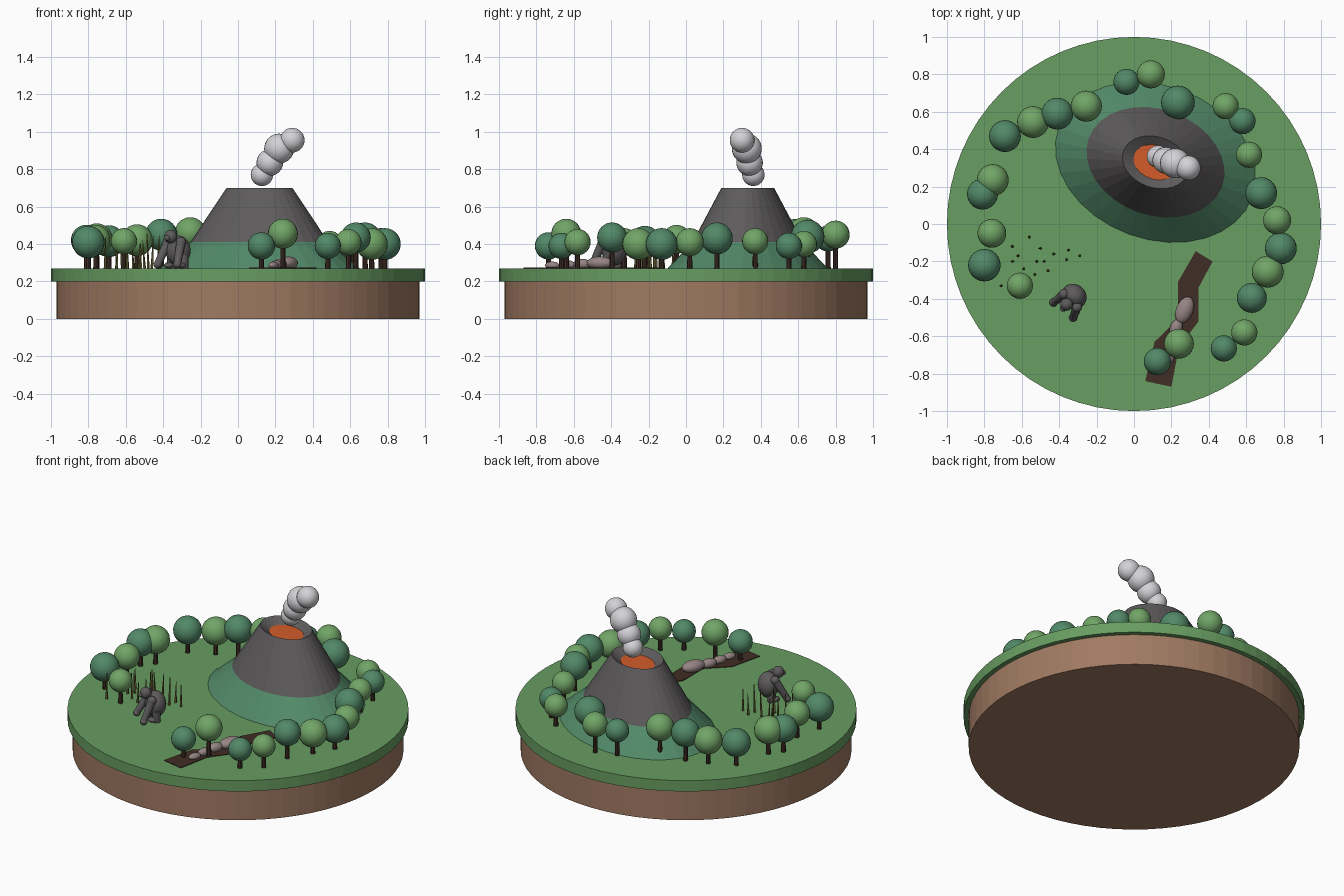
import bpy, bmesh, math, random
from mathutils import Vector, Matrix

cube = bpy.data.objects.get("Cube")
if cube:
    bpy.data.objects.remove(cube, do_unlink=True)
random.seed(4)


def material(name, *rgb):
    lin = [((c / 255 + 0.055) / 1.055) ** 2.4 for c in rgb] + [1]
    m = bpy.data.materials.new(name)
    m.use_nodes = True
    m.diffuse_color = lin
    m.node_tree.nodes["Principled BSDF"].inputs["Base Color"].default_value = lin
    return m


EARTH = material("earth", 160, 122, 98)
GRASS = material("grass", 104, 157, 97)
DARK = material("dark_green", 82, 137, 104)
LIGHT = material("light_green", 113, 165, 103)
ROCK = material("dark_rock", 94, 91, 92)
LAVA = material("lava", 212, 92, 42)
SMOKE = material("smoke", 212, 210, 214)
BARK = material("dark_brown", 64, 45, 37)
HIDE = material("pale_hide", 150, 132, 132)
STALK = material("olive_stalk", 112, 106, 58)


def finish(name, bm, mats, smooth=False):
    me = bpy.data.meshes.new(name)
    bmesh.ops.recalc_face_normals(bm, faces=bm.faces)
    for f in bm.faces:
        f.smooth = smooth
    bm.to_mesh(me)
    bm.free()
    for m in mats:
        me.materials.append(m)
    ob = bpy.data.objects.new(name, me)
    bpy.context.collection.objects.link(ob)
    return ob


def ball(bm, centre, size, turn=0):
    mat = (Matrix.Translation(centre) @ Matrix.Rotation(turn, 4, "Z")
           @ Matrix.Diagonal((*size, 1)))
    bmesh.ops.create_uvsphere(bm, u_segments=24, v_segments=16, radius=1, matrix=mat)


def rod(bm, a, b, r1, r2, sides=10):
    a, b = Vector(a), Vector(b)
    d = b - a
    mat = Matrix.Translation((a + b) / 2) @ d.to_track_quat("Z", "Y").to_matrix().to_4x4()
    bmesh.ops.create_cone(bm, cap_ends=True, segments=sides, radius1=r1, radius2=r2,
                          depth=d.length, matrix=mat)


# Round ground: earth base under a wider grass slab
GROUND = 0.27
for name, r, low, high, m in (("earth_base", 0.97, 0, 0.2, EARTH),
                              ("grass_slab", 1, 0.2, GROUND, GRASS)):
    bm = bmesh.new()
    rod(bm, (0, 0, low), (0, 0, high), r, r, 64)
    finish(name, bm, [m])

# Volcano: oval rings, with the band choosing the colour
bm = bmesh.new()
rings = []
N = 32
for s, z in ((1, GROUND), (0.69, 0.41), (0.33, 0.7), (0.22, 0.665)):
    rings.append([bm.verts.new((0.55 * s * math.cos(i * math.tau / N),
                                0.41 * s * math.sin(i * math.tau / N), z)) for i in range(N)])
for band in range(3):
    lo, hi = rings[band], rings[band + 1]
    for i in range(N):
        j = (i + 1) % N
        f = bm.faces.new((lo[i], lo[j], hi[j], hi[i]))
        f.material_index = min(band, 1)
bm.faces.new(rings[3]).material_index = 2
volcano = finish("volcano", bm, [DARK, ROCK, LAVA])
volcano.location = (0.115, 0.33, 0)
volcano.rotation_euler.z = math.radians(-20)

# Smoke plume
bm = bmesh.new()
for x, y, z, r in ((0.128, 0.36, 0.77, 0.06), (0.17, 0.34, 0.835, 0.071),
                   (0.22, 0.325, 0.91, 0.08), (0.29, 0.3, 0.955, 0.066)):
    ball(bm, (x, y, z), (r, r, r))
finish("smoke_plume", bm, [SMOKE], True)

# Trees: x, y, crown height, crown radius; crowns alternate dark and light
TREES = [(-.04, .76, .43, .07), (.09, .8, .45, .075), (.235, .65, .44, .09),
         (.49, .63, .4, .07), (.58, .55, .39, .07), (.615, .37, .415, .07),
         (.68, .165, .43, .085), (.765, .02, .41, .075), (.785, -.13, .4, .085),
         (.715, -.255, .4, .085), (.63, -.395, .435, .08), (.59, -.58, .41, .07),
         (.48, -.665, .39, .07), (.24, -.64, .455, .08), (.125, -.735, .39, .073),
         (-.61, -.33, .415, .07), (-.8, -.22, .41, .087), (-.76, -.05, .425, .077),
         (-.81, .16, .42, .083), (-.755, .235, .425, .085), (-.69, .47, .415, .085),
         (-.54, .545, .42, .085), (-.41, .59, .45, .085), (-.255, .63, .46, .083)]
trunks = bmesh.new()
crowns = (bmesh.new(), bmesh.new())
for i, (x, y, z, r) in enumerate(TREES):
    rod(trunks, (x, y, GROUND), (x, y, z), 0.014, 0.012, 8)
    ball(crowns[i % 2], (x, y, z), (r, r, r))
finish("tree_trunks", trunks, [BARK])
finish("dark_tree_crowns", crowns[0], [DARK], True)
finish("light_tree_crowns", crowns[1], [LIGHT], True)

# Muddy trail: thin winding strip
left = [(.33, -.145), (.235, -.31), (.235, -.51), (.11, -.63), (.06, -.84)]
right = [(.42, -.2), (.345, -.34), (.345, -.52), (.24, -.66), (.2, -.87)]
bm = bmesh.new()
pairs = [[bm.verts.new((x, y, GROUND + 0.004)) for x, y in p] for p in zip(left, right)]
for a, b in zip(pairs, pairs[1:]):
    bm.faces.new((a[0], b[0], b[1], a[1]))
ret = bmesh.ops.extrude_face_region(bm, geom=list(bm.faces))
for v in ret["geom"]:
    if isinstance(v, bmesh.types.BMVert):
        v.co.z -= 0.004
finish("muddy_trail", bm, [BARK])

# Low long-bodied animal on the trail
bm = bmesh.new()
for x, y, w, l, h in ((.27, -.46, .045, .075, .035), (.225, -.555, .032, .05, .028),
                      (.205, -.635, .027, .045, .024), (.19, -.715, .024, .04, .02)):
    ball(bm, (x, y, GROUND + h * 0.8), (w, l, h), math.radians(-22))
finish("crawling_animal", bm, [HIDE], True)

# Ape: torso, head and muzzle, then paired limbs
bm = bmesh.new()
ball(bm, (-.32, -.385, .365), (.07, .062, .08), math.radians(-40))
ball(bm, (-.36, -.43, .44), (.034, .034, .036))
ball(bm, (-.378, -.452, .432), (.017, .017, .015))
for shoulder, hand in (((-.375, -.375, .41), (-.43, -.42, .29)),
                       ((-.305, -.445, .41), (-.325, -.5, .29))):
    rod(bm, shoulder, hand, .025, .02, 12)
    ball(bm, shoulder, (.027, .027, .027))
    ball(bm, hand, (.022, .022, .02))
for x, y in ((-.355, -.37), (-.29, -.42)):
    rod(bm, (x, y, .34), (x, y, GROUND), .026, .024, 12)
    ball(bm, (x - .012, y - .014, GROUND + .015), (.024, .032, .016), math.radians(-40))
finish("ape", bm, [ROCK], True)
bpy.ops.object.select_all(action="DESELECT")
ape = bpy.data.objects["ape"]
ape.select_set(True)
bpy.context.view_layer.objects.active = ape
bpy.ops.object.shade_smooth_by_angle()

# Tall reeds
REEDS = [(-.56, -.07), (-.65, -.12), (-.5, -.13), (-.43, -.16), (-.35, -.14), (-.29, -.17),
         (-.62, -.17), (-.48, -.2), (-.46, -.25), (-.53, -.27), (-.59, -.24), (-.36, -.19),
         (-.65, -.2), (-.71, -.33), (-.52, -.2)]
bm = bmesh.new()
for x, y in REEDS:
    lean = random.uniform(-.012, .012)
    rod(bm, (x, y, GROUND), (x + lean, y, GROUND + random.uniform(.12, .19)), .008, .002, 5)
finish("reeds", bm, [STALK])
